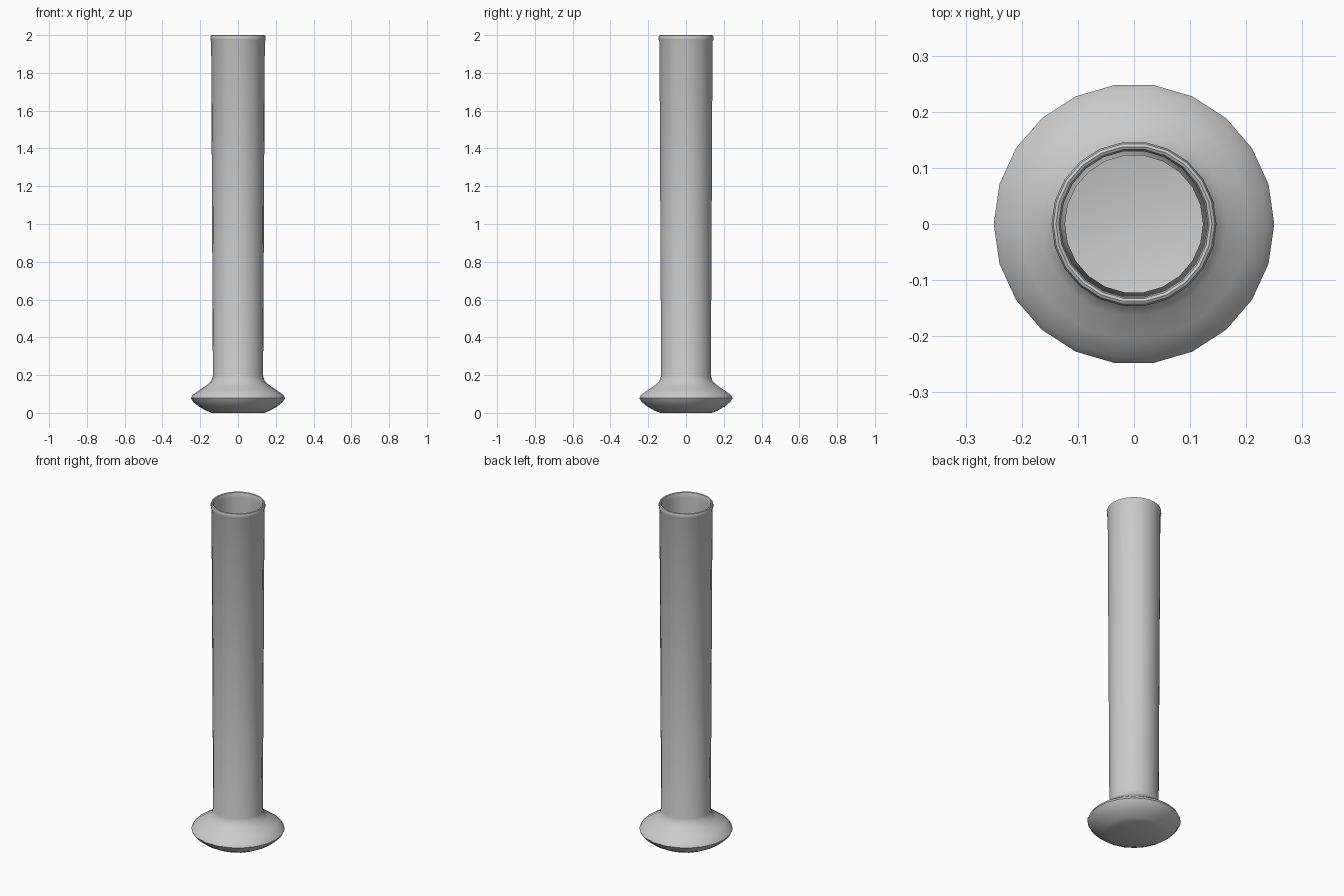
import bpy, bmesh, math

if "Cube" in bpy.data.objects:
    bpy.data.objects.remove(bpy.data.objects["Cube"])

SIDES = 22

# Closed wall section (radius, height): outside going up, rim, inside going down
outer = [(0.0, 0.0), (0.138, 0.0), (0.165, 0.01), (0.205, 0.032), (0.237, 0.058), (0.25, 0.078),
         (0.239, 0.096), (0.205, 0.12), (0.165, 0.147), (0.142, 0.168),
         (0.133, 0.195), (0.142, 1.965)]
rim = [(0.146, 1.976), (0.147, 1.988), (0.144, 1.997), (0.139, 2.0),
       (0.134, 1.997), (0.131, 1.988), (0.131, 1.965)]
inner = [(0.123, 0.195), (0.133, 0.162), (0.158, 0.139), (0.199, 0.111),
         (0.231, 0.089), (0.239, 0.078), (0.229, 0.065), (0.199, 0.041),
         (0.162, 0.02), (0.137, 0.01), (0.0, 0.01)]


def lathe(name, profile):
    bm = bmesh.new()
    rings = []
    for r, z in profile:
        if r == 0:
            rings.append([bm.verts.new((0, 0, z))] * SIDES)
        else:
            rings.append([bm.verts.new((r * math.cos(2 * math.pi * i / SIDES),
                                        r * math.sin(2 * math.pi * i / SIDES), z))
                          for i in range(SIDES)])
    for a, b in zip(rings, rings[1:]):
        for i in range(SIDES):
            j = (i + 1) % SIDES
            bm.faces.new(list(dict.fromkeys((a[i], a[j], b[j], b[i]))))
    bmesh.ops.recalc_face_normals(bm, faces=bm.faces)
    mesh = bpy.data.meshes.new(name)
    bm.to_mesh(mesh)
    bm.free()
    obj = bpy.data.objects.new(name, mesh)
    bpy.context.collection.objects.link(obj)
    return obj


# Tall hollow vase with flared foot and rolled rim
vase = lathe("vase", outer + rim + inner)
bpy.context.view_layer.objects.active = vase
vase.select_set(True)
bpy.ops.object.shade_smooth_by_angle(angle=math.radians(40))
